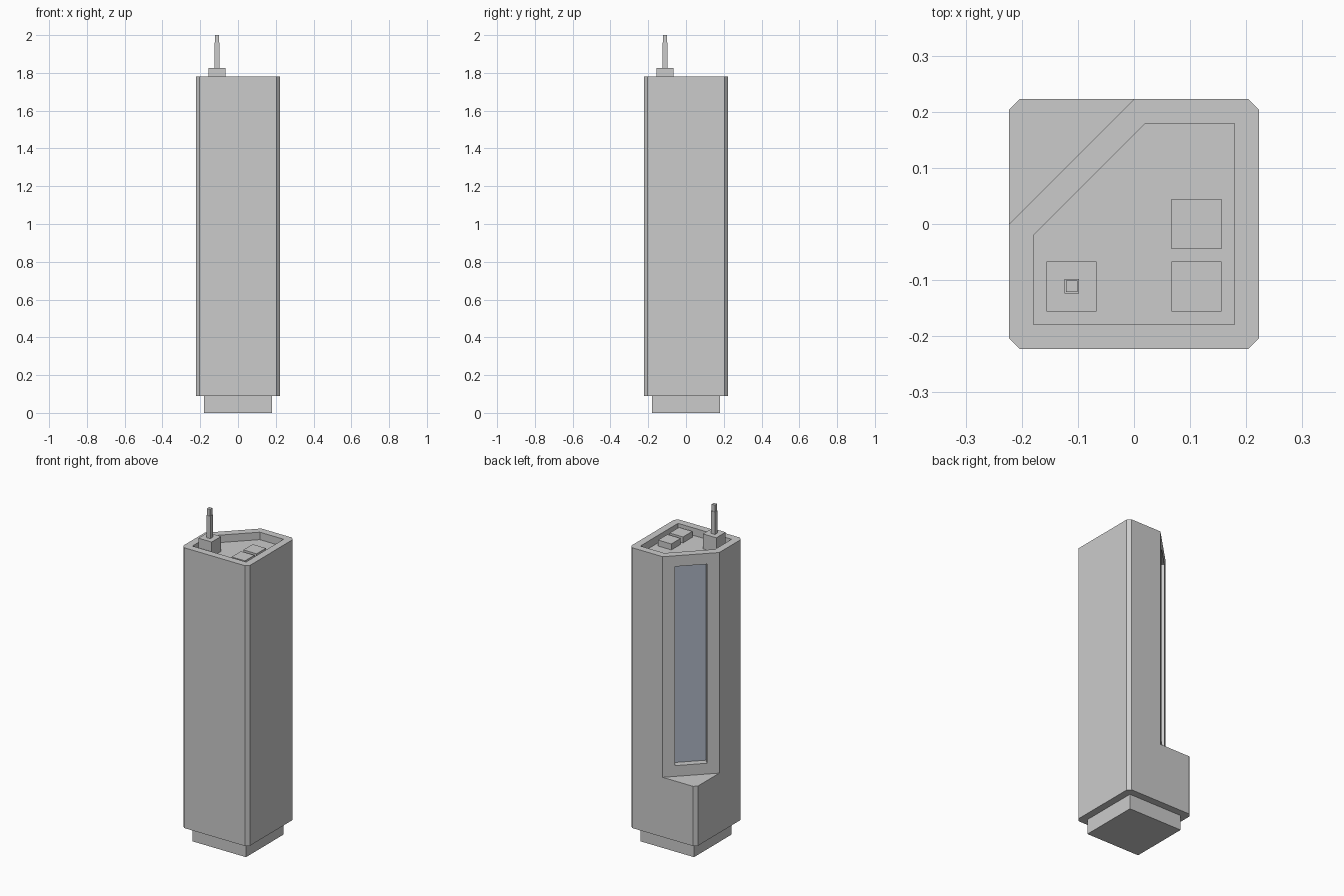
import bpy, bmesh
from math import radians, sqrt
from mathutils import Matrix

if "Cube" in bpy.data.objects:
    bpy.data.objects.remove(bpy.data.objects["Cube"])

H, C, R = 0.2225, 0.019, 0.179   # half width, corner chamfer, inner half width
TOP, FLOOR, STEP = 1.78, 1.735, 0.45


def prism(name, pts, z0, z1):
    """Extrude a counter-clockwise outline from z0 to z1."""
    bm = bmesh.new()
    face = bm.faces.new([bm.verts.new((x, y, z0)) for x, y in pts])
    ext = bmesh.ops.extrude_face_region(bm, geom=[face], use_keep_orig=True)
    for g in ext["geom"]:
        if isinstance(g, bmesh.types.BMVert):
            g.co.z = z1
    bmesh.ops.recalc_face_normals(bm, faces=bm.faces)
    mesh = bpy.data.meshes.new(name)
    bm.to_mesh(mesh)
    bm.free()
    ob = bpy.data.objects.new(name, mesh)
    bpy.context.collection.objects.link(ob)
    return ob


def box(name, x, y, half, z0, z1):
    return prism(name, [(x - half, y - half), (x + half, y - half),
                        (x + half, y + half), (x - half, y + half)], z0, z1)


def cut(ob, cutter):
    cutter.hide_render = True
    cutter.display_type = 'WIRE'
    m = ob.modifiers.new("cut", 'BOOLEAN')
    m.operation, m.solver, m.object = 'DIFFERENCE', 'EXACT', cutter


# Plinth and full-width lower block
box("plinth", 0, 0, R, 0, 0.09)
K = H - C
front_right = [(-H, -K), (-K, -H), (K, -H), (H, -K), (H, K), (K, H)]
prism("lower_block", front_right + [(-K, H), (-H, K)], 0.09, STEP)

# Tower with its back left corner sliced off
tower = prism("tower", front_right + [(0, H), (-H, 0)], STEP, TOP)

# Sunken roof
cut(tower, prism("roof_cutter", [(-R, -R), (R, -R), (R, R), (0.02, R), (-R, -0.02)],
                 FLOOR, TOP + 0.1))

# Tall window recess in the diagonal face, with its pane
turn = Matrix.Rotation(radians(45), 4, 'Z')
face_y, depth, w = H / sqrt(2), 0.042, 0.089


def window_part(name, y0, y1):
    ob = prism(name, [(-w, y0), (w, y0), (w, y1), (-w, y1)], 0.515, 1.715)
    ob.data.transform(turn)
    return ob


cut(tower, window_part("window_cutter", face_y - depth, face_y + 0.1))
pane = window_part("window_pane", face_y - depth - 0.004, face_y - depth + 0.002)
glass = bpy.data.materials.new("glass")
glass.diffuse_color = (0.42, 0.47, 0.56, 1)
glass.use_nodes = True
glass.node_tree.nodes["Principled BSDF"].inputs["Base Color"].default_value = glass.diffuse_color
pane.data.materials.append(glass)

# Roof units and antenna
for i, y in enumerate((-0.111, 0.0)):
    box(f"roof_unit_{i + 1}", 0.111, y, 0.0445, FLOOR, FLOOR + 0.036)
box("antenna_base", -0.111, -0.111, 0.0445, FLOOR, 1.825)
box("antenna_mast", -0.111, -0.111, 0.0133, 1.825, 1.96)
box("antenna_tip", -0.111, -0.111, 0.0105, 1.96, 2.0)
